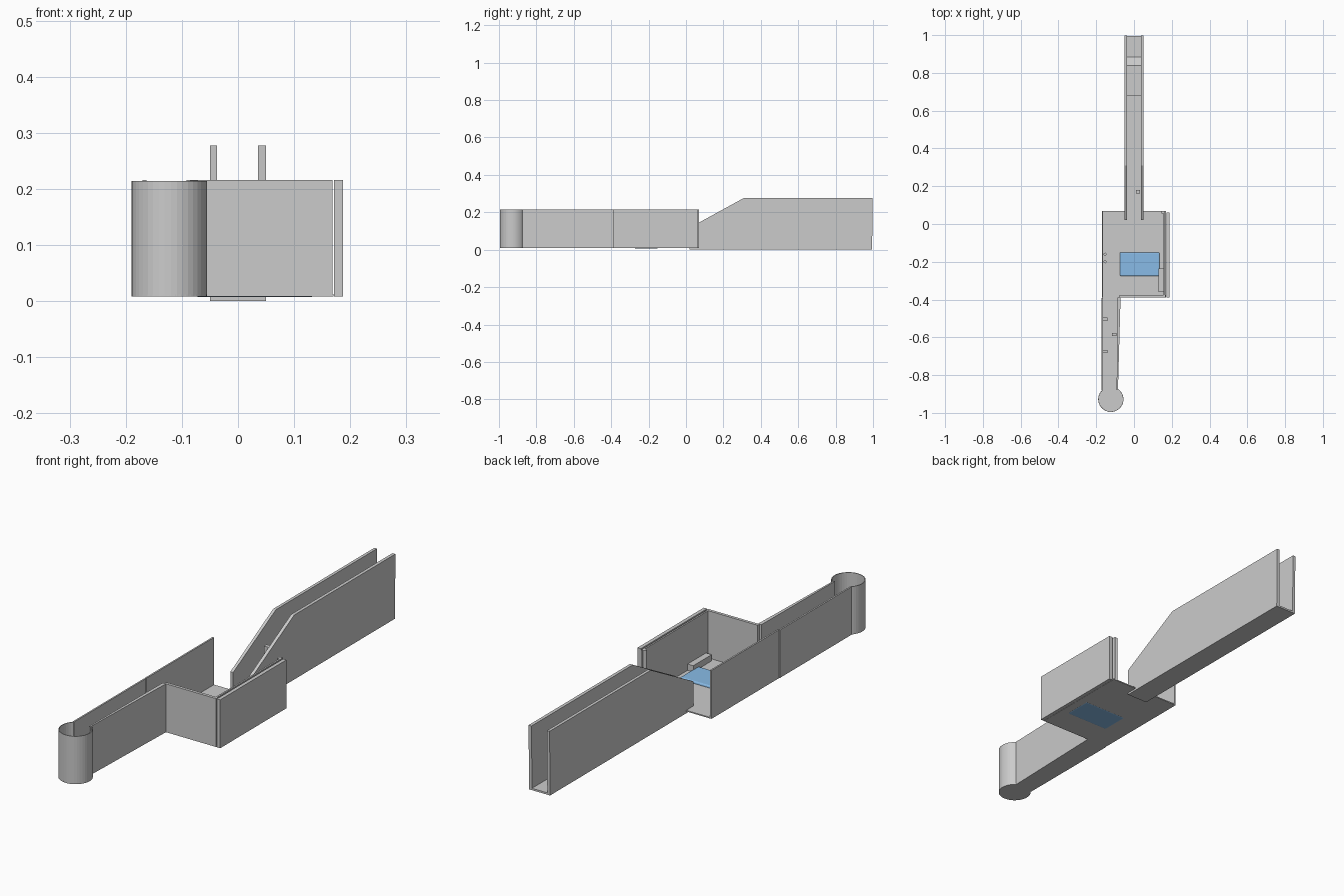
import bpy, bmesh, math

if "Cube" in bpy.data.objects:
    bpy.data.objects.remove(bpy.data.objects["Cube"])


def prism(name, pts, lo, hi, axis='z', material=None):
    """Extrude a 2D outline: (x, y) along z, or (y, z) along x."""
    bm = bmesh.new()
    place = (lambda p, d: (p[0], p[1], d)) if axis == 'z' else (lambda p, d: (d, p[0], p[1]))
    a = [bm.verts.new(place(p, lo)) for p in pts]
    b = [bm.verts.new(place(p, hi)) for p in pts]
    bm.faces.new(a)
    bm.faces.new(b)
    for i in range(len(pts)):
        j = (i + 1) % len(pts)
        bm.faces.new((a[i], a[j], b[j], b[i]))
    bmesh.ops.recalc_face_normals(bm, faces=bm.faces)
    me = bpy.data.meshes.new(name)
    bm.to_mesh(me)
    bm.free()
    ob = bpy.data.objects.new(name, me)
    bpy.context.collection.objects.link(ob)
    if material:
        me.materials.append(material)
    return ob


def box(name, x0, x1, y0, y1, z0, z1, material=None):
    return prism(name, [(x0, y0), (x1, y0), (x1, y1), (x0, y1)], z0, z1, 'z', material)


def circle(cx, cy, r, n, start=0.0, end=360.0, closed=True):
    steps = n if closed else n - 1
    return [(cx + r * math.cos(math.radians(start + (end - start) * i / steps)),
             cy + r * math.sin(math.radians(start + (end - start) * i / steps)))
            for i in range(n)]


BASE, FLOOR, TOP = 0.008, 0.013, 0.216

# Back corridor: floor, two walls with sloped front, raised step and post
box("corridor_floor", -0.05, 0.05, 0.02, 0.995, 0.0, 0.008)
wall = [(0.02, 0.0), (0.995, 0.0), (0.998, 0.277), (0.31, 0.277), (0.02, 0.118)]
prism("corridor_wall_left", wall, -0.05, -0.037, 'x')
prism("corridor_wall_right", wall, 0.036, 0.05, 'x')
prism("corridor_step", [(0.68, 0.008), (0.885, 0.008), (0.84, 0.045), (0.68, 0.045)],
      -0.037, 0.036, 'x')
box("corridor_post", 0.01, 0.033, 0.162, 0.18, 0.008, 0.19)

# Room: floor, front wall and doubled right wall, open at the back
box("room_floor", -0.168, 0.17, -0.388, 0.07, BASE, FLOOR)
box("room_front_wall", -0.078, 0.168, -0.388, -0.375, BASE, TOP)
box("room_right_inner_wall", 0.157, 0.164, -0.375, 0.07, BASE, TOP)
box("room_right_outer_wall", 0.171, 0.187, -0.388, 0.062, BASE, TOP)
box("room_side_ledge", 0.13, 0.157, -0.36, -0.235, FLOOR, 0.04)
prism("room_corner_pin", circle(0.152, 0.062, 0.008, 12), FLOOR, TOP)

# Long left side, made of two panels
box("room_left_wall", -0.17, -0.163, -0.388, 0.07, BASE, TOP)
box("arm_left_wall", -0.172, -0.165, -0.88, -0.392, BASE, TOP - 0.002)

# Front arm
prism("arm_floor", [(-0.168, -0.89), (-0.09, -0.89), (-0.078, -0.388), (-0.168, -0.388)],
      BASE, FLOOR)
prism("arm_right_wall", [(-0.092, -0.88), (-0.085, -0.88), (-0.071, -0.388), (-0.087, -0.388)],
      BASE, TOP)

# Round end chamber with an opening towards the arm
CX, CY, R = -0.1225, -0.928, 0.067
prism("chamber_floor", circle(CX, CY, R, 40), BASE, FLOOR - 0.001)
outer = circle(CX, CY, R, 32, 133, 421, False)
inner = circle(CX, CY, R - 0.003, 32, 133, 421, False)
chamber = prism("chamber_wall", outer + inner[::-1], BASE, TOP - 0.002)

# Small sensor blocks in the arm and pins in the room
for i, (x, y) in enumerate([(-0.152, -0.505), (-0.105, -0.585), (-0.152, -0.675)]):
    box(f"arm_block_{i + 1}", x - 0.012, x + 0.012, y - 0.009, y + 0.009, FLOOR, 0.03)
for i, y in enumerate((-0.16, -0.2)):
    prism(f"room_pin_{i + 1}", circle(-0.153, y, 0.008, 16), FLOOR, 0.03)

# Blue pad set into the room floor
blue = bpy.data.materials.new("pad_blue")
blue.diffuse_color = (0.25, 0.5, 0.8, 1.0)
blue.use_nodes = True
blue.node_tree.nodes["Principled BSDF"].inputs["Base Color"].default_value = blue.diffuse_color
pad = box("blue_pad", -0.075, 0.135, -0.275, -0.15, BASE - 0.001, 0.022, blue)
bevel = pad.modifiers.new("rounded_edges", 'BEVEL')
bevel.width = 0.006
bevel.segments = 3
